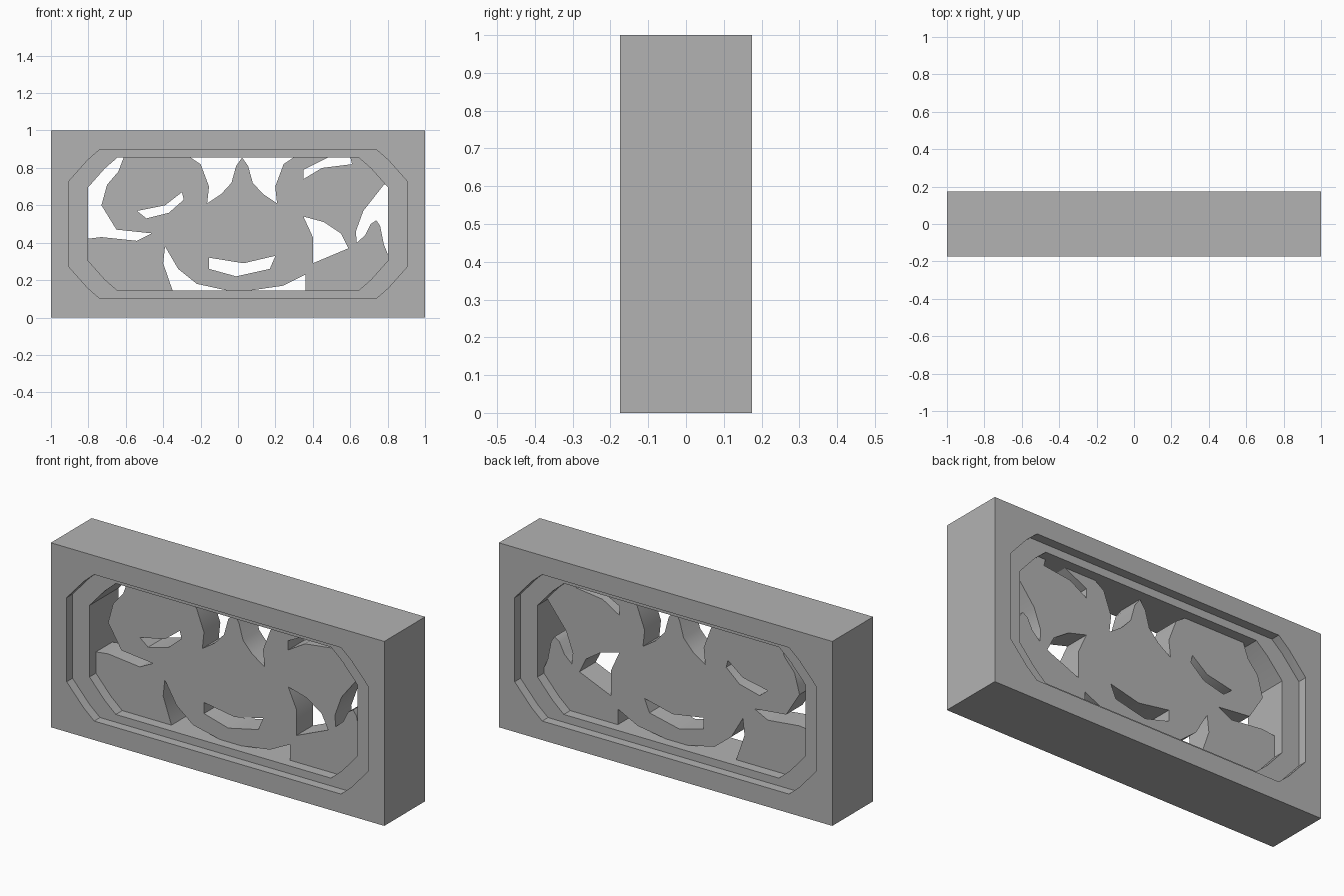
import bpy
import bmesh
from math import radians

cube = bpy.data.objects.get("Cube")
if cube:
    bpy.data.objects.remove(cube, do_unlink=True)

HALF_DEPTH = 0.175    # block
LEDGE = 0.125         # recessed ledge on both sides
PANEL = 0.07          # pierced panel
MID = 0.5             # height of the centre line
AXIS = 0.022          # symmetry line of the top gap

stone = bpy.data.materials.new("stone_grey")
stone.use_nodes = True
stone.diffuse_color = (0.45, 0.45, 0.45, 1)
stone.node_tree.nodes["Principled BSDF"].inputs["Base Color"].default_value = stone.diffuse_color


def prism(name, outline, y0, y1):
    """Extrude an (x, z) outline from y0 to y1."""
    bm = bmesh.new()
    face = bm.faces.new([bm.verts.new((x, y0, z)) for x, z in outline])
    moved = bmesh.ops.extrude_face_region(bm, geom=[face])["geom"]
    verts = [v for v in moved if isinstance(v, bmesh.types.BMVert)]
    bmesh.ops.translate(bm, verts=verts, vec=(0, y1 - y0, 0))
    bmesh.ops.recalc_face_normals(bm, faces=bm.faces[:])
    mesh = bpy.data.meshes.new(name)
    bm.to_mesh(mesh)
    bm.free()
    mesh.materials.append(stone)
    obj = bpy.data.objects.new(name, mesh)
    bpy.context.collection.objects.link(obj)
    return obj


def carve(obj, cutters):
    """Subtract the cutters from the object and remove them."""
    for cutter in cutters:
        mod = obj.modifiers.new("carve", "BOOLEAN")
        mod.operation = "DIFFERENCE"
        mod.solver = "EXACT"
        mod.object = cutter
    bpy.context.view_layer.update()
    graph = bpy.context.evaluated_depsgraph_get()
    mesh = bpy.data.meshes.new_from_object(obj.evaluated_get(graph))
    obj.modifiers.clear()
    obj.data = mesh
    for cutter in cutters:
        bpy.data.objects.remove(cutter, do_unlink=True)


def scaled(points, sx, sz):
    """Scale (x, z) points about the centre of the block."""
    return [(x * sx, MID + (z - MID) * sz) for x, z in points]


def cut_corner_frame(half_x, half_z, cut_x, cut_z, bulge):
    """Rectangle whose corners are cut by two short edges meeting at a bulge."""
    corner = [
        (half_x, half_z - cut_z),
        (half_x - cut_x * bulge, half_z - cut_z * (1 - bulge) + 0.01),
        (half_x - cut_x, half_z),
    ]
    quadrants = [(1, 1, 1), (-1, 1, -1), (-1, -1, 1), (1, -1, -1)]
    return [(sx * x, MID + sz * z) for sx, sz, step in quadrants for x, z in corner[::step]]


def open_gap(edge):
    """Close an edge path well outside the panel, so the cut reaches the frame."""
    return edge + scaled([edge[-1], edge[0]], 1.4, 1.4)


# Block with a stepped opening
recess = cut_corner_frame(0.905, 0.397, 0.165, 0.169, 0.62)
opening = cut_corner_frame(0.803, 0.355, 0.158, 0.161, 0.57)
frame = prism("frame", [(-1, 0), (1, 0), (1, 1), (-1, 1)], -HALF_DEPTH, HALF_DEPTH)
carve(frame, [
    prism("front_recess", recess, -1, -LEDGE),
    prism("back_recess", recess, LEDGE, 1),
    prism("through_opening", opening, -1, 1),
])

# Closed holes through the panel
holes = {
    "left_slot": [(-.54, .57), (-.39, .6), (-.3, .67), (-.29, .63), (-.37, .56), (-.49, .53)],
    "right_hole": [(.35, .54), (.46, .51), (.55, .45), (.59, .37), (.4, .29), (.4, .43)],
    "lower_slot": [(-.155, .32), (.03, .29), (.2, .33), (.17, .26), (-.01, .22), (-.155, .26)],
}

# Gaps that run out to the frame
gaps = {
    "left_gap": [(-.61, .86), (-.64, .78), (-.7, .71), (-.73, .6), (-.65, .47),
                 (-.46, .45), (-.54, .41), (-.73, .43), (-.81, .42)],
    "upper_right_gap": [(.48, .855), (.35, .79), (.35, .74), (.45, .8), (.61, .82), (.6, .86)],
    "right_gap": [(.78, .71), (.67, .57), (.63, .46), (.635, .4), (.68, .44),
                  (.71, .5), (.74, .52), (.76, .49), (.78, .39), (.8, .34)],
    "bottom_left_gap": [(-.06, .145), (-.22, .18), (-.32, .26), (-.39, .38), (-.4, .29), (-.35, .145)],
    "bottom_right_gap": [(.07, .145), (.24, .17), (.36, .23), (.36, .145)],
}

# Top gap is one half and its mirror image, meeting at a central peak
half = [(-.26, .86), (-.2, .82), (-.155, .7), (-.165, .61), (-.09, .66), (-.035, .72), (-.01, .81)]
gaps["top_gap"] = half + [(AXIS, .855)] + [(2 * AXIS - x, z) for x, z in reversed(half)]

# Pierced panel, let slightly into the frame
panel = prism("pierced_panel", scaled(opening, 1.008, 1.015), -PANEL, PANEL)
cutters = [prism(name, outline, -1, 1) for name, outline in holes.items()]
cutters += [prism(name, open_gap(edge), -1, 1) for name, edge in gaps.items()]
carve(panel, cutters)

# Soften only the shallow corner bends
for obj in (frame, panel):
    bpy.ops.object.select_all(action="DESELECT")
    obj.select_set(True)
    bpy.context.view_layer.objects.active = obj
    bpy.ops.object.shade_smooth_by_angle(angle=radians(30))
